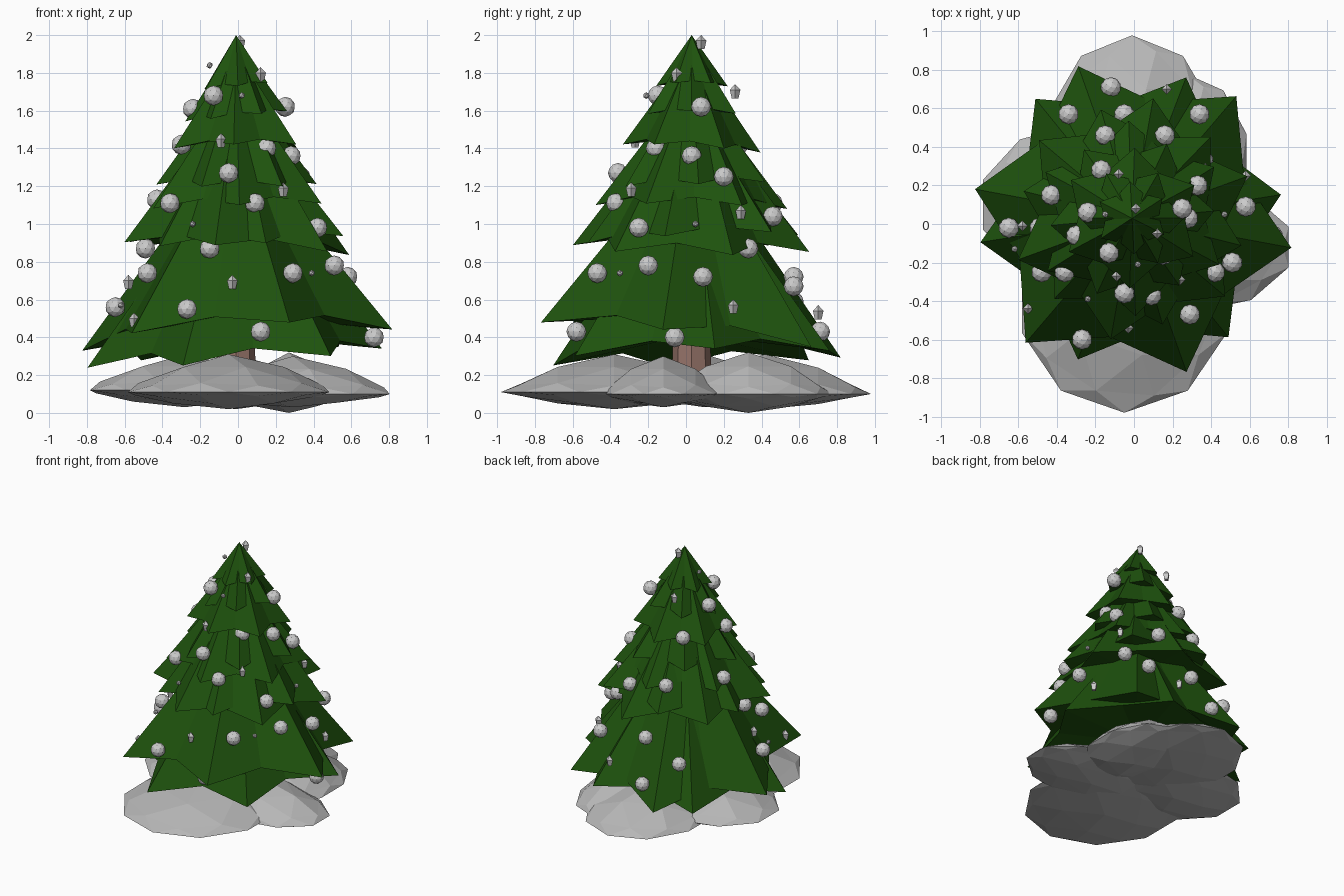
import bpy, bmesh, random
from math import sin, cos, pi, radians, hypot
from mathutils import Matrix

if "Cube" in bpy.data.objects:
    bpy.data.objects.remove(bpy.data.objects["Cube"])

random.seed(4)
CX, CY = -0.01, 0.03


def material(name, rgb):
    m = bpy.data.materials.new(name)
    m.diffuse_color = (*rgb, 1)
    m.use_nodes = True
    m.node_tree.nodes["Principled BSDF"].inputs["Base Color"].default_value = m.diffuse_color
    return m


def finish(bm, name, mat=None):
    bmesh.ops.recalc_face_normals(bm, faces=bm.faces)
    me = bpy.data.meshes.new(name)
    bm.to_mesh(me)
    bm.free()
    ob = bpy.data.objects.new(name, me)
    bpy.context.collection.objects.link(ob)
    if mat:
        me.materials.append(mat)
    return ob


green = material("needles", (0.013, 0.085, 0.004))
brown = material("bark", (0.3, 0.17, 0.14))
snow = material("snow", (0.47, 0.47, 0.47))


# Foliage tier: six-pointed star cone with a hollowed underside, slightly tilted
def tier(name, r, z, apex, turn, tilt_x=0.0, tilt_y=0.0, jitter=0.015):
    bm = bmesh.new()
    top = bm.verts.new((CX, CY, apex))
    under = bm.verts.new((CX, CY, z + 0.16 * r))
    rim = []
    for i in range(12):
        a = radians(turn) + i * pi / 6
        valley = i % 2
        rad = r * (0.74 if valley else 1) * (1 + random.uniform(-jitter, jitter))
        x, y = rad * cos(a), rad * sin(a)
        h = z + (0.08 * r if valley else 0) + tilt_x * x + tilt_y * y
        rim.append(bm.verts.new((CX + x, CY + y, h)))
    for i in range(12):
        a, b = rim[i], rim[(i + 1) % 12]
        bm.faces.new((a, b, top))
        bm.faces.new((b, a, under))
    finish(bm, name, green)


tier("foliage_bottom_outer", 0.84, 0.385, 1.45, 49.5, 0.05, -0.10)
tier("foliage_bottom_inner", 0.79, 0.29, 1.36, 9, 0.06, 0.03)
tier("foliage_low_outer", 0.63, 0.87, 1.70, 20, -0.05, -0.02)
tier("foliage_low_inner", 0.58, 0.92, 1.66, 46, 0.04, 0.05)
tier("foliage_mid_outer", 0.51, 1.09, 1.76, 32, 0.03, -0.02)
tier("foliage_mid_inner", 0.43, 1.21, 1.80, 5, 0.0, 0.03)
tier("foliage_high_outer", 0.37, 1.40, 1.92, 28, 0.03, -0.06)
tier("foliage_high_inner", 0.27, 1.57, 1.97, 0, 0.1, 0.0)
tier("foliage_top", 0.19, 1.73, 2.0, 33, 0.1, 0.0)

# Trunk
bm = bmesh.new()
bmesh.ops.create_cone(bm, cap_ends=True, segments=8, radius1=0.105, radius2=0.095, depth=0.45,
                      matrix=Matrix.Translation((CX, CY, 0.36)))
finish(bm, "trunk", brown)


# Snow mounds: faceted lens shapes, domed above and shallow below
def mound(name, cx, cy, rx, ry, rim, up, down):
    bm = bmesh.new()
    bmesh.ops.create_icosphere(bm, subdivisions=2, radius=1)
    for v in bm.verts:
        rho = min(1, hypot(v.co.x, v.co.y))
        h = 1 - rho ** 1.7
        v.co = (cx + rx * v.co.x, cy + ry * v.co.y,
                rim + (up * h if v.co.z > 0 else -down * h))
    finish(bm, name, snow)


mound("snow_front", -0.05, -0.38, 0.56, 0.60, 0.11, 0.20, 0.09)
mound("snow_back", -0.01, 0.42, 0.45, 0.56, 0.10, 0.21, 0.08)
mound("snow_left", -0.28, 0.10, 0.53, 0.42, 0.12, 0.19, 0.09)
mound("snow_right", 0.29, -0.12, 0.54, 0.34, 0.10, 0.20, 0.07)
mound("snow_back_right", 0.27, 0.33, 0.33, 0.45, 0.10, 0.22, 0.10)

# Ornaments: large baubles, drop-shaped gems and tiny beads
BAUBLES = [(-.13, -.15, 1.68), (-.05, -.36, 1.27), (.09, -.37, 1.11), (.42, -.25, .98),
           (.29, -.47, .74), (.51, -.20, .78), (.12, -.58, .43), (.72, -.06, .40),
           (-.27, -.60, .55), (-.65, -.02, .56), (.58, .09, .72), (.25, .08, 1.62),
           (.28, .03, 1.36), (.33, .20, 1.25), (.15, -.16, 1.40), (-.36, -.25, 1.11),
           (-.48, -.25, .74), (-.49, -.02, .87), (-.15, -.37, .87), (-.43, .15, 1.13),
           (-.30, -.06, 1.42), (-.24, .06, 1.61), (.36, .33, .87), (.16, .46, 1.04),
           (.34, .57, .67), (-.12, .71, .43), (-.34, .57, .59), (-.15, .46, 1.11),
           (-.17, .28, 1.42), (-.05, .57, .72)]
GEMS = [(.01, .08, 1.96), (.12, -.05, 1.79), (-.09, -.27, 1.44), (.24, -.29, 1.18),
        (-.03, -.54, .69), (-.55, -.44, .49), (-.58, -.01, .69), (.37, .29, 1.06),
        (.58, .25, .56), (.17, .70, .53), (-.08, .26, 1.70), (-.36, .32, 1.0)]
BEADS = [(.02, -.21, 1.68), (-.15, .05, 1.84), (-.24, -.39, 1.0), (.39, -.35, .74),
         (-.62, -.13, .57), (.47, .05, 1.0)]


def spheres(name, spots, r, sub):
    bm = bmesh.new()
    for p in spots:
        bmesh.ops.create_icosphere(bm, subdivisions=sub, radius=r, matrix=Matrix.Translation(p))
    finish(bm, name)


spheres("baubles", BAUBLES, 0.053, 2)
spheres("beads", BEADS, 0.018, 1)

bm = bmesh.new()
for x, y, z in GEMS:
    bmesh.ops.create_cone(bm, segments=4, radius1=0.018, radius2=0.028, depth=0.045, cap_ends=False,
                          matrix=Matrix.Translation((x, y, z - 0.012)))
    bmesh.ops.create_cone(bm, segments=4, radius1=0.028, radius2=0, depth=0.03, cap_ends=False,
                          matrix=Matrix.Translation((x, y, z + 0.0255)))
bmesh.ops.remove_doubles(bm, verts=bm.verts, dist=0.0005)
bmesh.ops.holes_fill(bm, edges=bm.edges, sides=4)
finish(bm, "gems")
